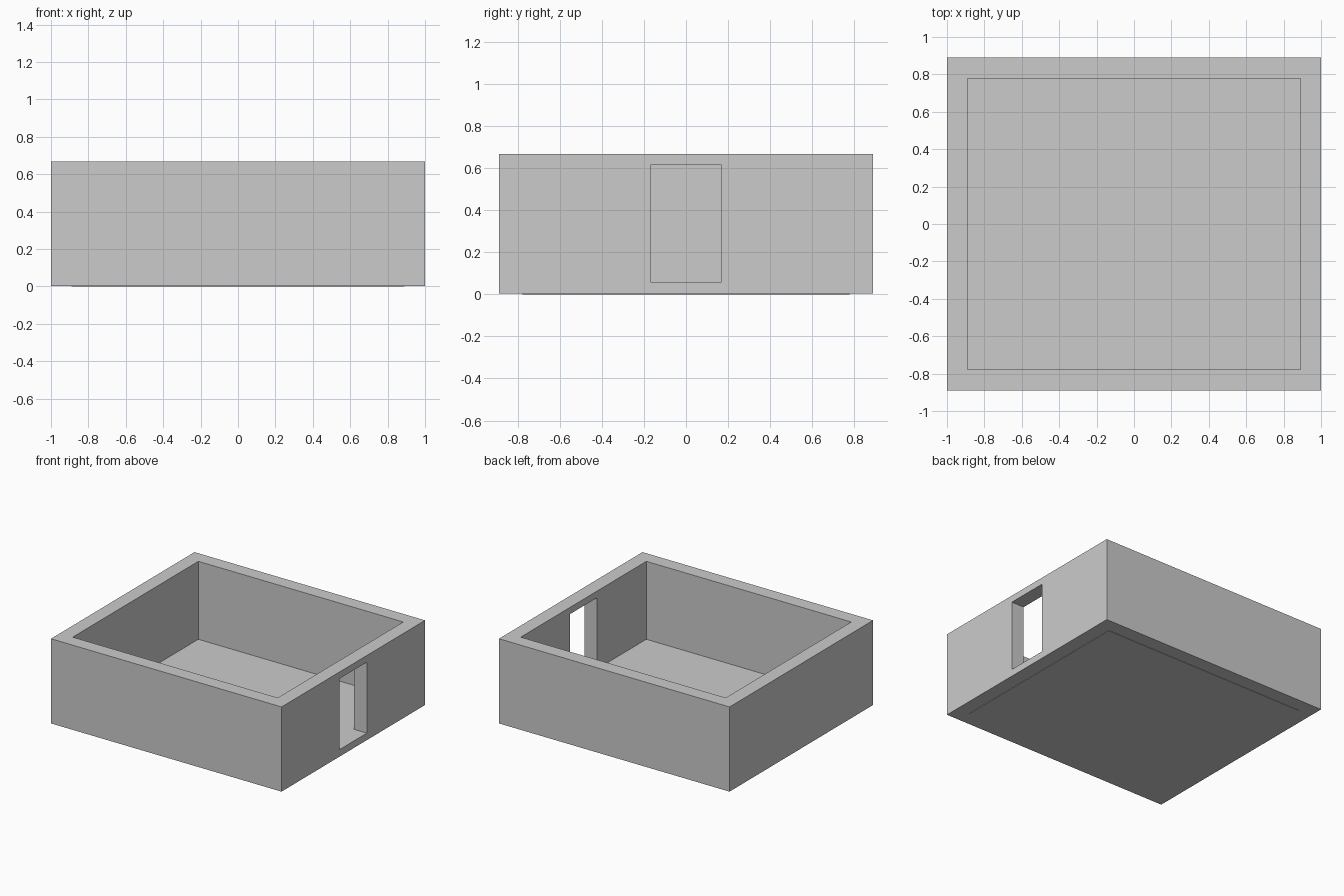
import bpy

if "Cube" in bpy.data.objects:
    bpy.data.objects.remove(bpy.data.objects["Cube"])

LIFT = 0.003      # floor slab sits slightly proud below the walls
TOP = 0.667


def box(name, x, y, z):
    """Box from (min, max) ranges on each axis."""
    bpy.ops.mesh.primitive_cube_add(size=1)
    ob = bpy.context.object
    ob.name = name
    ob.location = [(a + b) / 2 for a, b in (x, y, z)]
    ob.scale = [b - a for a, b in (x, y, z)]
    bpy.ops.object.transform_apply(location=True, rotation=False, scale=True)
    return ob


def cut(target, cutter):
    mod = target.modifiers.new(cutter.name, 'BOOLEAN')
    mod.operation = 'DIFFERENCE'
    mod.solver = 'EXACT'
    mod.object = cutter
    bpy.context.view_layer.objects.active = target
    bpy.ops.object.modifier_apply(modifier=mod.name)
    bpy.data.objects.remove(cutter, do_unlink=True)


# Walls: a solid block hollowed out, with a doorway in the right side
walls = box("walls", (-1, 1), (-0.889, 0.889), (LIFT, TOP))
cut(walls, box("room_cutter", (-0.889, 0.889), (-0.778, 0.778), (-0.5, 1.2)))
cut(walls, box("doorway_cutter", (0.8, 1.2), (-0.168, 0.168), (0.058, 0.614)))

# Floor slab filling the room
box("floor", (-0.889, 0.889), (-0.778, 0.778), (0, 0.0556))
